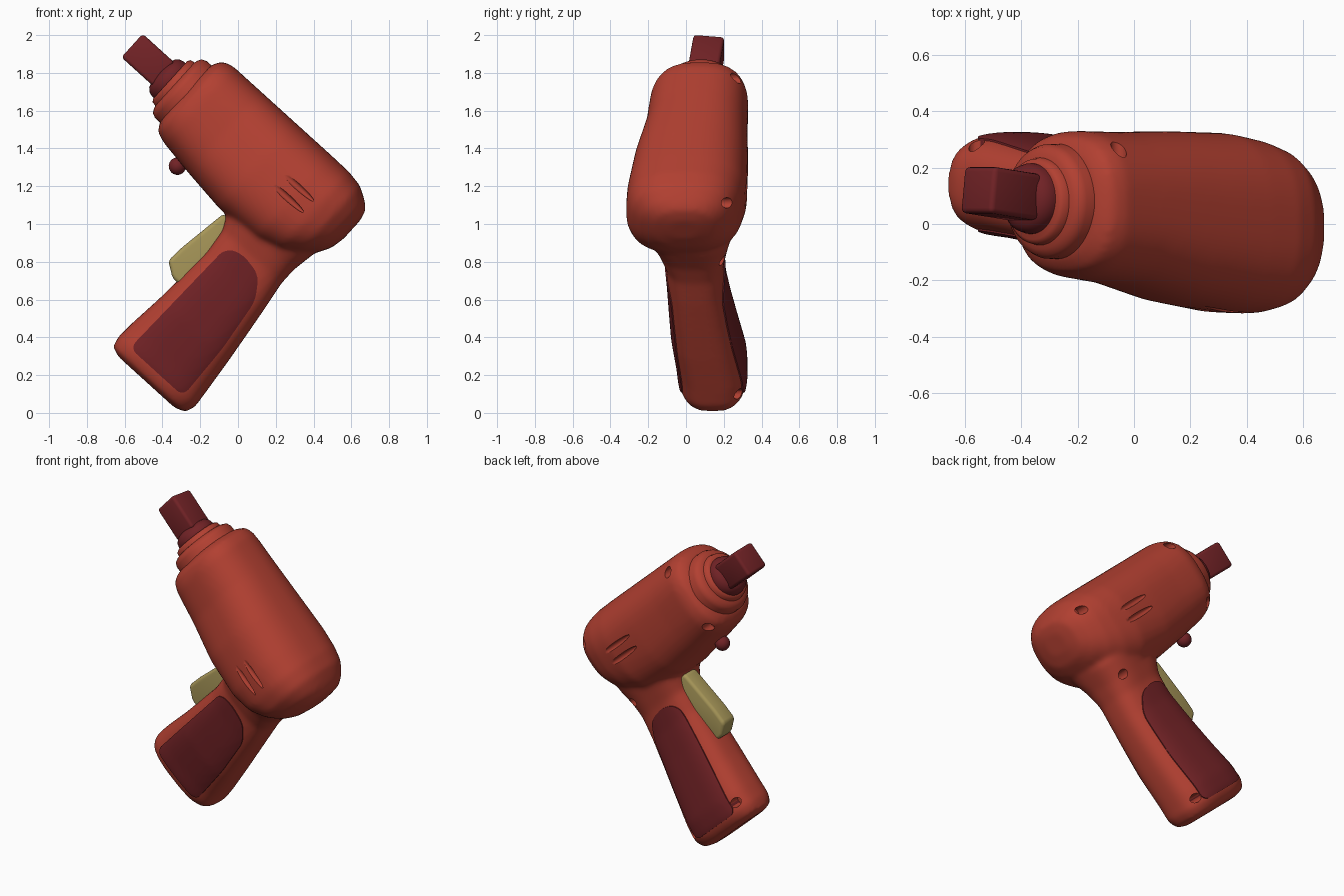
import bpy, bmesh, math
from mathutils import Matrix, Vector

if "Cube" in bpy.data.objects:
    bpy.data.objects.remove(bpy.data.objects["Cube"])

# Tool frame: s runs forward along the barrel, t runs up along the grip, y is world y
TILT = math.radians(42.2)
C, S = math.cos(TILT), math.sin(TILT)
FRAME = Matrix(((-C, 0, S), (0, -1, 0), (S, 0, C))).to_4x4()


def P(s, y, t):
    return Vector((-C * s + S * t, y, S * s + C * t))


def material(name, rgb):
    m = bpy.data.materials.new(name)
    m.use_nodes = True
    m.diffuse_color = (*rgb, 1)
    m.node_tree.nodes["Principled BSDF"].inputs["Base Color"].default_value = (*rgb, 1)
    return m


RED = material("warm red shell", (0.445, 0.051, 0.031))
DARK = material("dark maroon", (0.165, 0.016, 0.019))
OLIVE = material("olive yellow", (0.39, 0.31, 0.10))


def make(name, bm, mat=None, angle=40):
    bmesh.ops.recalc_face_normals(bm, faces=bm.faces)
    mesh = bpy.data.meshes.new(name)
    bm.to_mesh(mesh)
    bm.free()
    ob = bpy.data.objects.new(name, mesh)
    bpy.context.scene.collection.objects.link(ob)
    if mat:
        finish(ob, mat, angle)
    return ob


def finish(ob, mat, angle):
    ob.data.materials.clear()
    ob.data.materials.append(mat)
    for p in ob.data.polygons:
        p.material_index = 0
    bpy.ops.object.select_all(action='DESELECT')
    ob.select_set(True)
    bpy.context.view_layer.objects.active = ob
    bpy.ops.object.shade_smooth_by_angle(angle=math.radians(angle))


def bake(ob):
    bpy.context.view_layer.update()
    dg = bpy.context.evaluated_depsgraph_get()
    mesh = bpy.data.meshes.new_from_object(ob.evaluated_get(dg))
    ob.modifiers.clear()
    ob.data = mesh


def cut(ob, cutter, operation):
    cutter.hide_render = True
    m = ob.modifiers.new("cut", 'BOOLEAN')
    m.operation, m.object, m.solver = operation, cutter, 'EXACT'
    bake(ob)
    bpy.data.objects.remove(cutter)


def loft(bm, rings):
    loops = [[bm.verts.new(p) for p in ring] for ring in rings]
    n = len(loops[0])
    for a, b in zip(loops, loops[1:]):
        for i in range(n):
            bm.faces.new((a[i], a[(i + 1) % n], b[(i + 1) % n], b[i]))
    bm.faces.new(loops[0])
    bm.faces.new(loops[-1])


def oval(power, n=48):
    for i in range(n):
        a = 2 * math.pi * i / n
        yield tuple(math.copysign(abs(f) ** (2 / power), f) for f in (math.cos(a), math.sin(a)))


def turned(name, profile, y, t, mat):
    bm = bmesh.new()
    loft(bm, [[P(s, y + r * a, t + r * b) for a, b in oval(2)] for s, r in profile])
    return make(name, bm, mat, 50)


def prism(name, outline, y0, y1, bevel):
    """Extrude an (s, t) outline along y, with its upright corners rounded."""
    bm = bmesh.new()
    loft(bm, [[P(s, y, t) for s, t in outline] for y in (y0, y1)])
    upright = [e for e in bm.edges if abs(e.verts[0].co.y - e.verts[1].co.y) > 0.01]
    bmesh.ops.bevel(bm, geom=upright, offset=bevel, segments=5, affect='EDGES', profile=0.5)
    return make(name, bm)


# Motor housing: (s, t low, t high, y centre, half width)
housing = [(0.205, 1.06, 1.19, -0.01, 0.08), (0.22, 0.98, 1.25, -0.01, 0.16),
           (0.26, 0.91, 1.285, -0.015, 0.225), (0.33, 0.84, 1.325, -0.015, 0.28),
           (0.42, 0.78, 1.34, -0.01, 0.308), (0.55, 0.74, 1.342, 0.005, 0.318),
           (0.8, 0.735, 1.342, 0.027, 0.302), (1.05, 0.765, 1.342, 0.056, 0.27),
           (1.25, 0.795, 1.342, 0.07, 0.26), (1.31, 0.815, 1.325, 0.072, 0.24),
           (1.342, 0.86, 1.27, 0.073, 0.19)]
# Grip: (t, s low, s high, y centre, half width)
grip = [(-0.205, 0.27, 0.67, 0.135, 0.1), (-0.185, 0.21, 0.725, 0.14, 0.155),
        (-0.13, 0.19, 0.74, 0.142, 0.18), (-0.03, 0.2, 0.735, 0.135, 0.182),
        (0.17, 0.222, 0.715, 0.1, 0.175), (0.35, 0.245, 0.705, 0.075, 0.162),
        (0.52, 0.268, 0.695, 0.055, 0.152), (0.66, 0.29, 0.71, 0.045, 0.155),
        (0.76, 0.29, 0.76, 0.035, 0.185), (0.88, 0.27, 0.84, 0.02, 0.23)]
bm = bmesh.new()
loft(bm, [[P(s, y + w * a, (lo + hi) / 2 + (hi - lo) / 2 * b) for a, b in oval(2.6)]
          for s, lo, hi, y, w in housing])
loft(bm, [[P((lo + hi) / 2 + (hi - lo) / 2 * a, y + w * b, t) for a, b in oval(3)]
          for t, lo, hi, y, w in grip])
shell = make("shell", bm)
remesh = shell.modifiers.new("blend", 'REMESH')
remesh.mode, remesh.voxel_size = 'VOXEL', 0.014
smooth = shell.modifiers.new("soften", 'SMOOTH')
smooth.factor, smooth.iterations = 0.5, 14
bake(shell)

# Grip panels: slightly raised skin of the shell inside a rounded outline
panels = shell.copy()
panels.data = shell.data.copy()
panels.name = "grip_panels"
bpy.context.scene.collection.objects.link(panels)
raise_mod = panels.modifiers.new("raise", 'DISPLACE')
raise_mod.strength, raise_mod.mid_level = 0.006, 0
bake(panels)
outline = [(0.655, -0.13), (0.275, -0.13), (0.29, 0.2), (0.33, 0.5), (0.41, 0.615),
           (0.55, 0.64), (0.635, 0.6)]
cut(panels, prism("panel_cutter", outline, -0.6, 0.6, 0.045), 'INTERSECT')
finish(panels, DARK, 60)

# Screw holes on the far side: (s, t, y of floor), and shallow vent slots on both sides
bm = bmesh.new()
for s, t, floor in [(1.23, 1.275, 0.19), (0.31, 1.22, 0.16), (0.36, 0.765, 0.12),
                    (0.25, -0.09, 0.2), (1.26, 0.87, 0.2), (0.68, -0.08, 0.22)]:
    place = Matrix.Translation(P(s, floor + 0.2, t)) @ Matrix.Rotation(math.pi / 2, 4, 'X')
    bmesh.ops.create_cone(bm, cap_ends=True, segments=20, radius1=0.028, radius2=0.028,
                          depth=0.4, matrix=place)
for y in (-0.31, 0.325):
    for t in (1.02, 1.1):
        place = Matrix.Translation(P(0.6, y, t)) @ FRAME @ Matrix.Diagonal((0.15, 0.018, 0.018, 1))
        bmesh.ops.create_uvsphere(bm, u_segments=20, v_segments=12, radius=1, matrix=place)
cut(shell, make("recess_cutter", bm), 'DIFFERENCE')
finish(shell, RED, 50)

# Nose ring and chuck collar
turned("nose_ring", [(1.28, 0.205), (1.375, 0.203), (1.4, 0.192), (1.412, 0.17), (1.416, 0.155),
                     (1.44, 0.15), (1.45, 0.135)], 0.08, 1.065, RED)
turned("chuck_collar", [(1.4, 0.125), (1.46, 0.125), (1.485, 0.118), (1.505, 0.1), (1.515, 0.075)],
       0.09, 1.06, DARK)


def block(name, centre, size, bevel, mat, yaw=0.0):
    bm = bmesh.new()
    place = (Matrix.Translation(P(*centre)) @ FRAME @ Matrix.Rotation(yaw, 4, 'Z')
             @ Matrix.Diagonal((*size, 1)))
    bmesh.ops.create_cube(bm, size=1, matrix=place)
    bmesh.ops.bevel(bm, geom=bm.edges[:], offset=bevel, segments=3, affect='EDGES', profile=0.5)
    return make(name, bm, mat, 35)


# Square drive bit
block("drive_bit", (1.6, 0.108, 1.064), (0.23, 0.165, 0.168), 0.018, DARK, -0.12)

# Trigger
trigger = prism("trigger", [(0.6, 0.3), (0.735, 0.295), (0.815, 0.35), (0.808, 0.45),
                            (0.765, 0.73), (0.6, 0.73)], 0.01, 0.13, 0.02)
rounding = trigger.modifiers.new("rounding", 'BEVEL')
rounding.width, rounding.segments, rounding.limit_method = 0.025, 3, 'ANGLE'
rounding.angle_limit = math.radians(50)
bake(trigger)
finish(trigger, OLIVE, 50)

# Direction button under the housing
bm = bmesh.new()
bmesh.ops.create_uvsphere(bm, u_segments=24, v_segments=14, radius=0.046,
                          matrix=Matrix.Translation(P(1.115, 0.08, 0.752)) @ FRAME)
make("direction_button", bm, DARK, 60)
